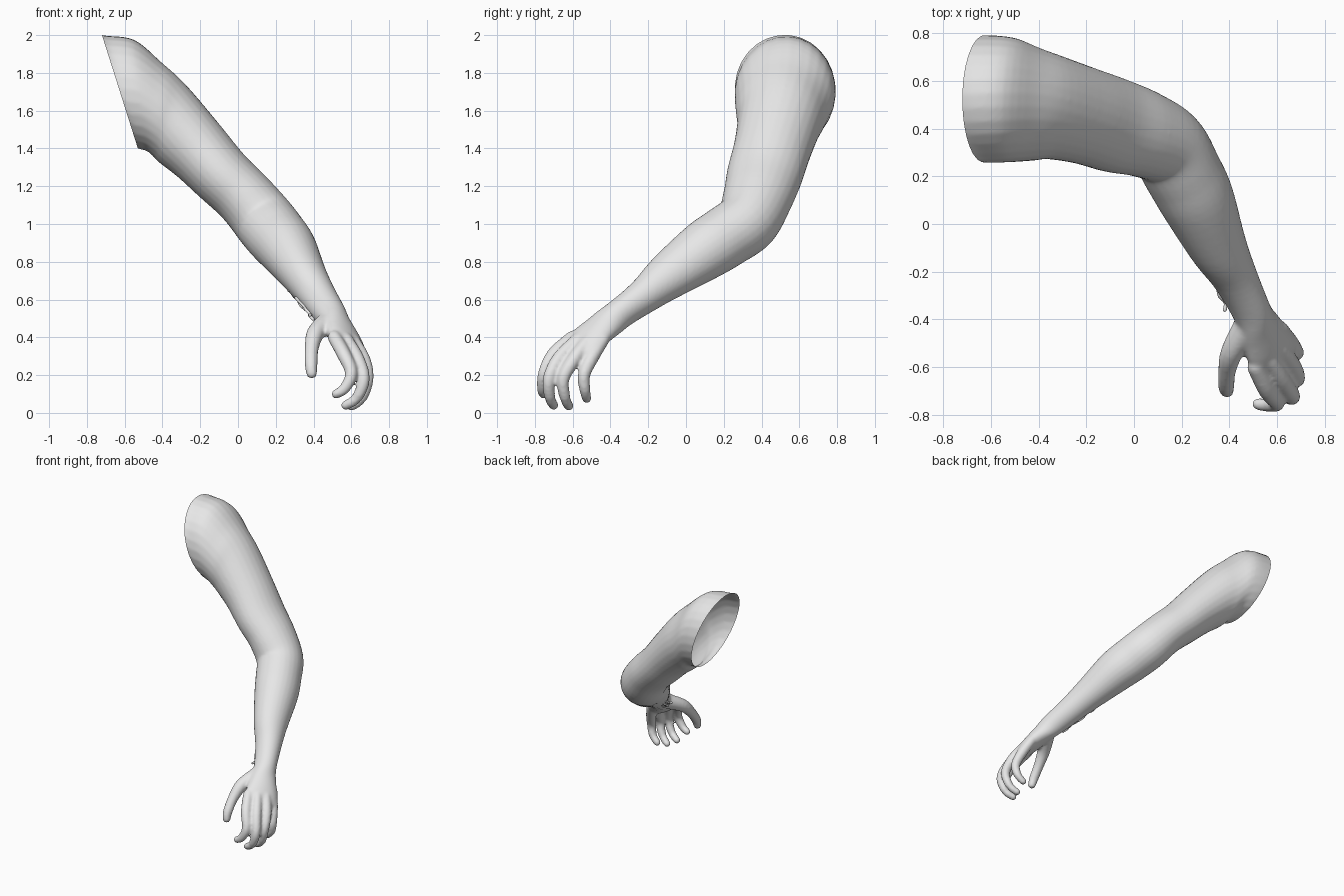
import bpy
import bmesh
import math
import random
from mathutils import Vector

cube = bpy.data.objects.get("Cube")
if cube:
    bpy.data.objects.remove(cube, do_unlink=True)

random.seed(4)
SIDES = 28

skin = bpy.data.materials.new("plain_grey")
skin.use_nodes = True
grey = (0.8, 0.8, 0.8, 1)
skin.diffuse_color = grey
skin.node_tree.nodes["Principled BSDF"].inputs["Base Color"].default_value = grey


def smooth_path(points, steps):
    """Catmull-Rom interpolation of tuples of any length."""
    pts = [Vector(p) for p in points]
    pts = [pts[0]] + pts + [pts[-1]]
    out = []
    for i in range(1, len(pts) - 2):
        a, b, c, d = pts[i - 1:i + 3]
        for s in range(steps):
            t = s / steps
            out.append((b * 2 + (c - a) * t + (a * 2 - b * 5 + c * 4 - d) * t ** 2
                        + (b * 3 - a - c * 3 + d) * t ** 3) / 2)
    out.append(pts[-1])
    return out


def loft(bm, sections, round_start=False):
    """Skin a closed tube over (centre, up vector, half width) sections."""
    rings = []
    last = len(sections) - 1

    def add_ring(centre, side, up):
        ring = []
        for k in range(SIDES):
            ang = math.tau * k / SIDES
            ring.append(bm.verts.new(centre + side * math.cos(ang) + up * math.sin(ang)))
        rings.append(ring)

    def add_cap(centre, side, up, direction, order):
        for k in order:
            ang = math.pi / 2 * k / 4
            size = max(math.cos(ang), 0.08)
            add_ring(centre + direction * up.length * math.sin(ang), side * size, up * size)

    for i, (centre, up, width) in enumerate(sections):
        along = (sections[min(i + 1, last)][0] - sections[max(i - 1, 0)][0]).normalized()
        side = along.cross(up).normalized() * width
        if i == 0 and round_start:
            add_cap(centre, side, up, -along, (4, 3, 2, 1))
        add_ring(centre, side, up)
        if i == last:
            add_cap(centre, side, up, along, (1, 2, 3, 4))
    for low, high in zip(rings, rings[1:]):
        for k in range(SIDES):
            n = (k + 1) % SIDES
            bm.faces.new((low[k], low[n], high[n], high[k]))
    bm.faces.new(rings[0][::-1])
    bm.faces.new(rings[-1])


def tube(bm, points, radii, up_hint):
    """Round tapered tube through a few points, used for digits and ridges."""
    rows = [tuple(p) + (r,) for p, r in zip(points, radii)]
    path = smooth_path(rows, 5)
    centres = [Vector(p[:3]) for p in path]
    sections = []
    for i, p in enumerate(path):
        along = (centres[min(i + 1, len(path) - 1)] - centres[max(i - 1, 0)]).normalized()
        up = (up_hint - along * up_hint.dot(along)).normalized() * p[3]
        sections.append((centres[i], up, p[3]))
    loft(bm, sections, round_start=True)


def make_object(name, bm):
    bmesh.ops.recalc_face_normals(bm, faces=bm.faces[:])
    mesh = bpy.data.meshes.new(name)
    bm.to_mesh(mesh)
    bm.free()
    mesh.materials.append(skin)
    obj = bpy.data.objects.new(name, mesh)
    bpy.context.collection.objects.link(obj)
    return obj


body = bmesh.new()

# Shoulder to palm: centre, up vector, half width
arm_rings = [
    (-.72, .52, 1.735, -.10, .02, .30, .265),
    (-.625, .525, 1.70, -.095, .02, .30, .268),
    (-.515, .52, 1.68, -.035, .03, .295, .262),
    (-.42, .505, 1.60, .02, .04, .25, .24),
    (-.34, .49, 1.525, .07, .03, .205, .22),
    (-.21, .455, 1.39, .11, .01, .14, .205),
    (-.085, .415, 1.255, .115, 0, .115, .2),
    (.035, .38, 1.14, .115, 0, .11, .185),
    (.14, .325, 1.015, .12, 0, .115, .17),
    (.205, .215, .935, .13, 0, .10, .165),
    (.265, .1, .86, .125, -.01, .09, .16),
    (.35, -.09, .725, .10, -.01, .065, .127),
    (.42, -.22, .62, .085, -.01, .05, .094),
    (.485, -.35, .525, .075, -.02, .04, .08),
    (.53, -.44, .455, .045, -.025, .045, .097),
    (.57, -.52, .39, .033, -.02, .037, .115),
    (.60, -.57, .34, .022, -.013, .026, .11),
]
loft(body, [(Vector(p[:3]), Vector(p[3:6]), p[6]) for p in smooth_path(arm_rings, 5)])

# Curled fingers and thumb
back_of_hand = Vector((.57, -.33, .65))
finger_radii = (.036, .037, .033, .029, .025)
index_finger = [(.51, -.6, .40), (.56, -.70, .31), (.60, -.75, .21), (.565, -.76, .13), (.52, -.755, .10)]
middle_finger = [(.57, -.57, .39), (.63, -.67, .29), (.665, -.725, .18), (.63, -.72, .08), (.57, -.70, .04)]
ring_finger = [(.61, -.52, .38), (.665, -.595, .28), (.685, -.65, .18), (.655, -.64, .08), (.60, -.62, .035)]
little_finger = [(.61, -.44, .39), (.655, -.5, .29), (.68, -.54, .2), (.665, -.535, .12), (.62, -.525, .075)]
for finger in (index_finger, middle_finger, ring_finger, little_finger):
    tube(body, finger, finger_radii, back_of_hand)
thumb = [(.47, -.43, .48), (.41, -.54, .42), (.39, -.62, .34), (.387, -.68, .26), (.39, -.70, .21)]
tube(body, thumb, (.055, .047, .037, .034, .029), Vector((1, 0, .3)))

# Fuse the parts into one continuous skin
arm = make_object("arm", body)
remesh = arm.modifiers.new("fuse", "REMESH")
remesh.mode = "VOXEL"
remesh.voxel_size = 0.01
soften = arm.modifiers.new("soften", "SMOOTH")
soften.factor = 0.5
soften.iterations = 5
graph = bpy.context.evaluated_depsgraph_get()
fused = bpy.data.meshes.new_from_object(arm.evaluated_get(graph))
arm.modifiers.clear()

# Open the shoulder with a slanted cut
cut = bmesh.new()
cut.from_mesh(fused)
bmesh.ops.bisect_plane(cut, geom=cut.verts[:] + cut.edges[:] + cut.faces[:],
                       plane_co=(-.625, .5, 1.7), plane_no=(-.953, 0, -.302), clear_outer=True)
for face in cut.faces:
    face.smooth = True
    face.material_index = 0
cut.to_mesh(arm.data)
cut.free()

# Crumpled ridges on the inside of the wrist
ridges = bmesh.new()
start, end = Vector((.285, -.11, .645)), Vector((.40, -.34, .50))
across = Vector((-.49, -.655, .56))
for offset in (-.022, 0, .022):
    points = []
    for k in range(9):
        jitter = Vector([random.uniform(-.009, .009) for axis in range(3)])
        points.append(start.lerp(end, k / 8) + across * offset + jitter)
    tube(ridges, points, [random.uniform(.007, .013) for p in points], Vector((1, 0, .5)))
scar = make_object("wrist_ridges", ridges)
for face in scar.data.polygons:
    face.use_smooth = True
